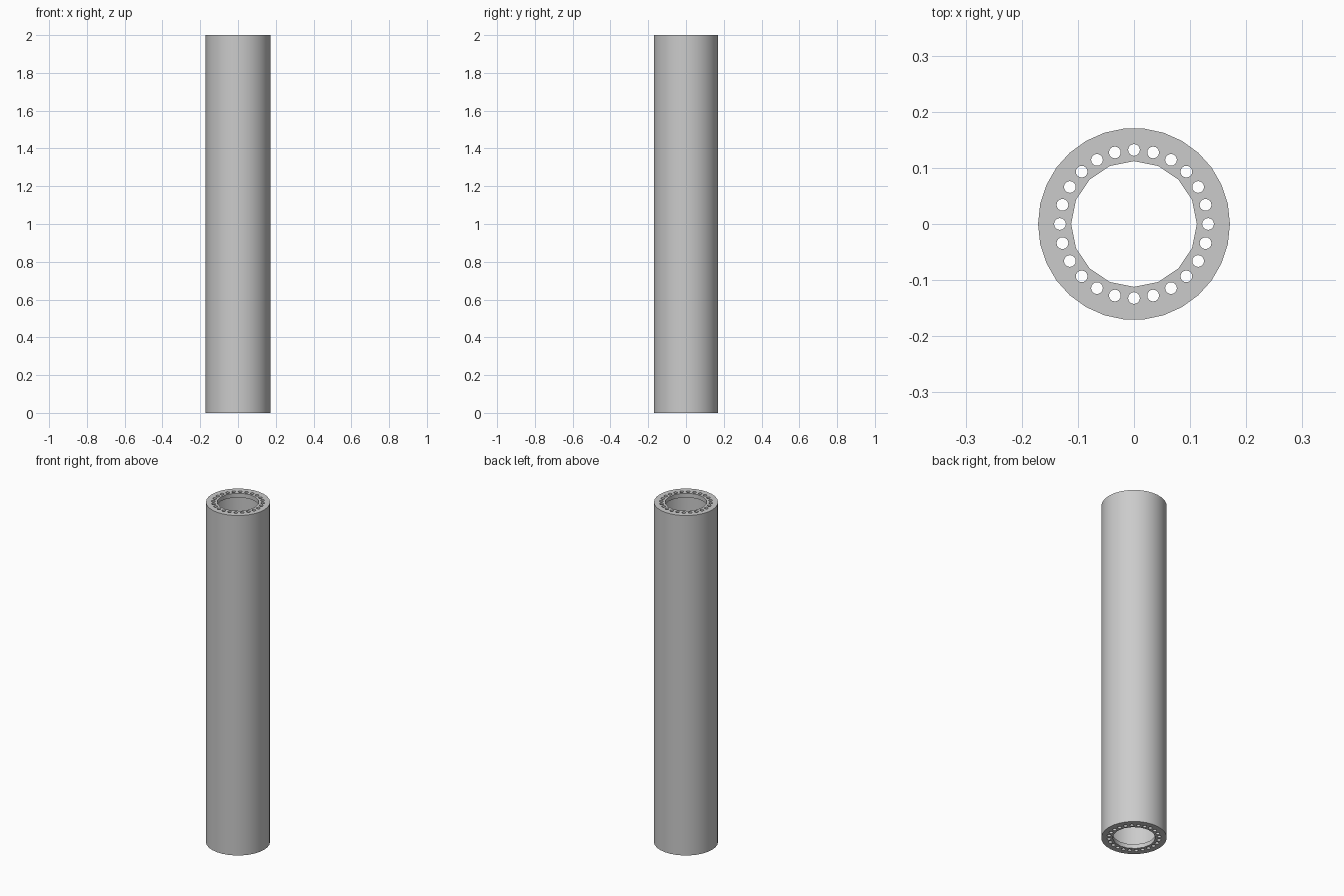
import bpy, bmesh, math
from mathutils import Matrix

if "Cube" in bpy.data.objects:
    bpy.data.objects.remove(bpy.data.objects["Cube"], do_unlink=True)

LENGTH = 2.0
OUTER_R, CHAMBER_R, BORE_R = 0.171, 0.155, 0.112
RING_R, HOLE_R, HOLES = 0.132, 0.0105, 24
PLATE = 0.025

grey = bpy.data.materials.new("plain grey")
grey.use_nodes = True
colour = (0.6, 0.6, 0.6, 1)
grey.diffuse_color = colour
grey.node_tree.nodes["Principled BSDF"].inputs["Base Color"].default_value = colour


def cylinders(name, radius, height, sides, centres=((0, 0),)):
    """One mesh of upright cylinders, centred on mid height, a corner facing +x."""
    bm = bmesh.new()
    for x, y in centres:
        place = Matrix.Translation((x, y, LENGTH / 2)) @ Matrix.Rotation(math.pi / 2, 4, "Z")
        bmesh.ops.create_cone(bm, cap_ends=True, segments=sides, radius1=radius,
                              radius2=radius, depth=height, matrix=place)
    mesh = bpy.data.meshes.new(name)
    bm.to_mesh(mesh)
    bm.free()
    mesh.materials.append(grey)
    obj = bpy.data.objects.new(name, mesh)
    bpy.context.collection.objects.link(obj)
    return obj


# Outer tube with closed ends
tube = cylinders("tube", OUTER_R, LENGTH, 30)

# Hollow chamber, central bore and ring of small holes through the end plates
ring = [(RING_R * math.cos(math.tau * i / HOLES), RING_R * math.sin(math.tau * i / HOLES))
        for i in range(HOLES)]
cutters = [
    cylinders("chamber_cutter", CHAMBER_R, LENGTH - 2 * PLATE, 30),
    cylinders("bore_cutter", BORE_R, LENGTH + 0.2, 16),
    cylinders("hole_cutter", HOLE_R, LENGTH + 0.2, 16, ring),
]

bpy.ops.object.select_all(action="DESELECT")
bpy.context.view_layer.objects.active = tube
tube.select_set(True)
for cutter in cutters:
    cutter.hide_render = True
    cut = tube.modifiers.new(cutter.name, "BOOLEAN")
    cut.operation = "DIFFERENCE"
    cut.solver = "EXACT"
    cut.object = cutter
    bpy.ops.object.modifier_apply(modifier=cut.name)
    bpy.data.objects.remove(cutter, do_unlink=True)

# Smooth walls, crisp rims
bpy.ops.object.shade_smooth_by_angle(angle=math.radians(30))
